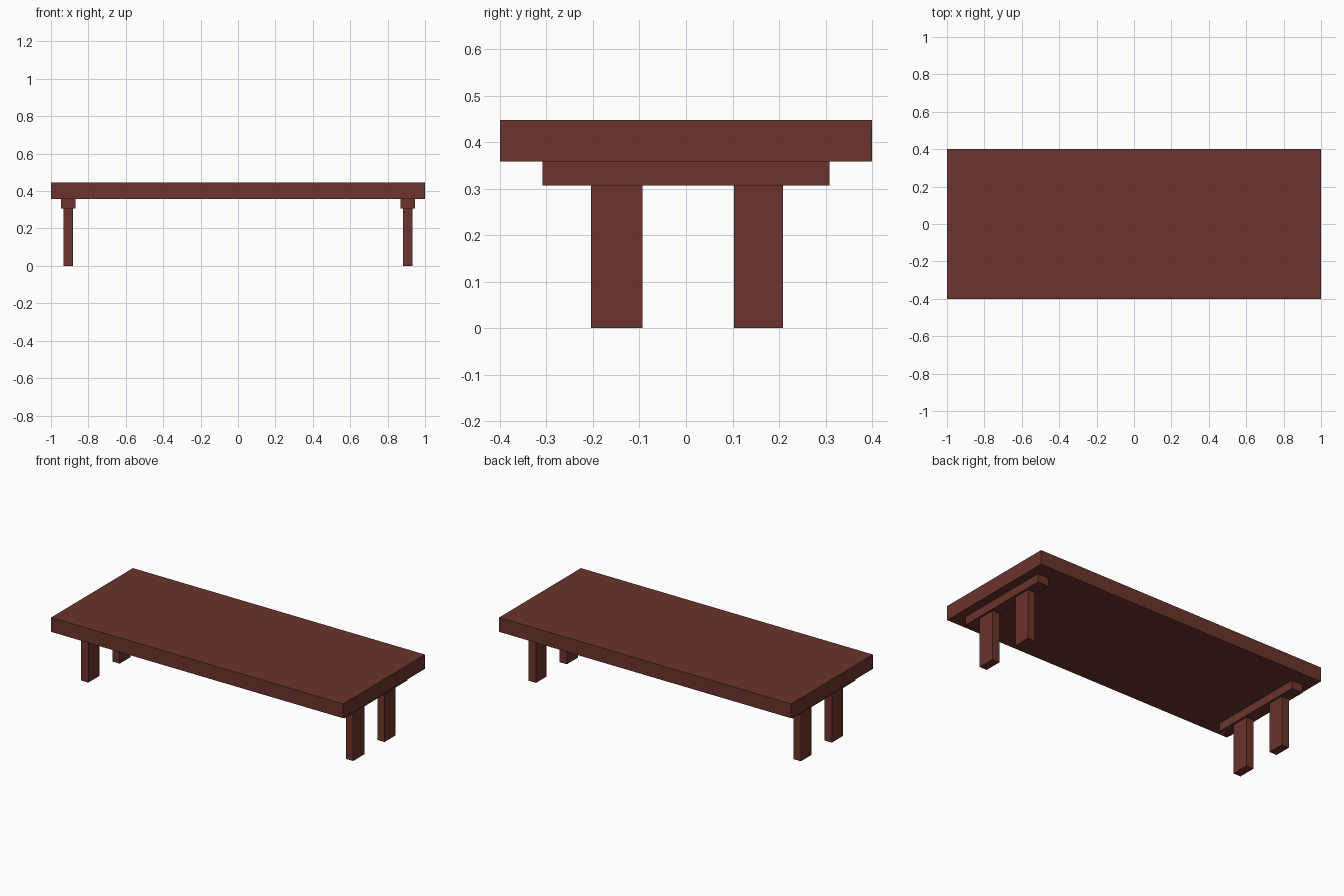
import bpy

if "Cube" in bpy.data.objects:
    bpy.data.objects.remove(bpy.data.objects["Cube"])

wood = bpy.data.materials.new("dark red wood")
wood.diffuse_color = (0.147, 0.034, 0.026, 1.0)
wood.use_nodes = True
wood.node_tree.nodes["Principled BSDF"].inputs["Base Color"].default_value = wood.diffuse_color


def box(name, x, y, z):
    """Box spanning the given (min, max) ranges."""
    spans = (x, y, z)
    bpy.ops.mesh.primitive_cube_add(size=1, location=[(a + b) / 2 for a, b in spans])
    obj = bpy.context.object
    obj.name = name
    obj.scale = [b - a for a, b in spans]
    bpy.ops.object.transform_apply(location=False, rotation=False, scale=True)
    obj.data.materials.append(wood)
    return obj


# Thick table top
box("table_top", (-1, 1), (-0.4, 0.4), (0.358, 0.447))

# A cross beam and two flat legs at each end
for side, cx in (("left", -0.908), ("right", 0.907)):
    box(side + "_cross_beam", (cx - 0.038, cx + 0.038), (-0.308, 0.308), (0.307, 0.358))
    for end, y in (("front", (-0.204, -0.094)), ("back", (0.103, 0.208))):
        box(f"{end}_{side}_leg", (cx - 0.025, cx + 0.025), y, (0, 0.307))
